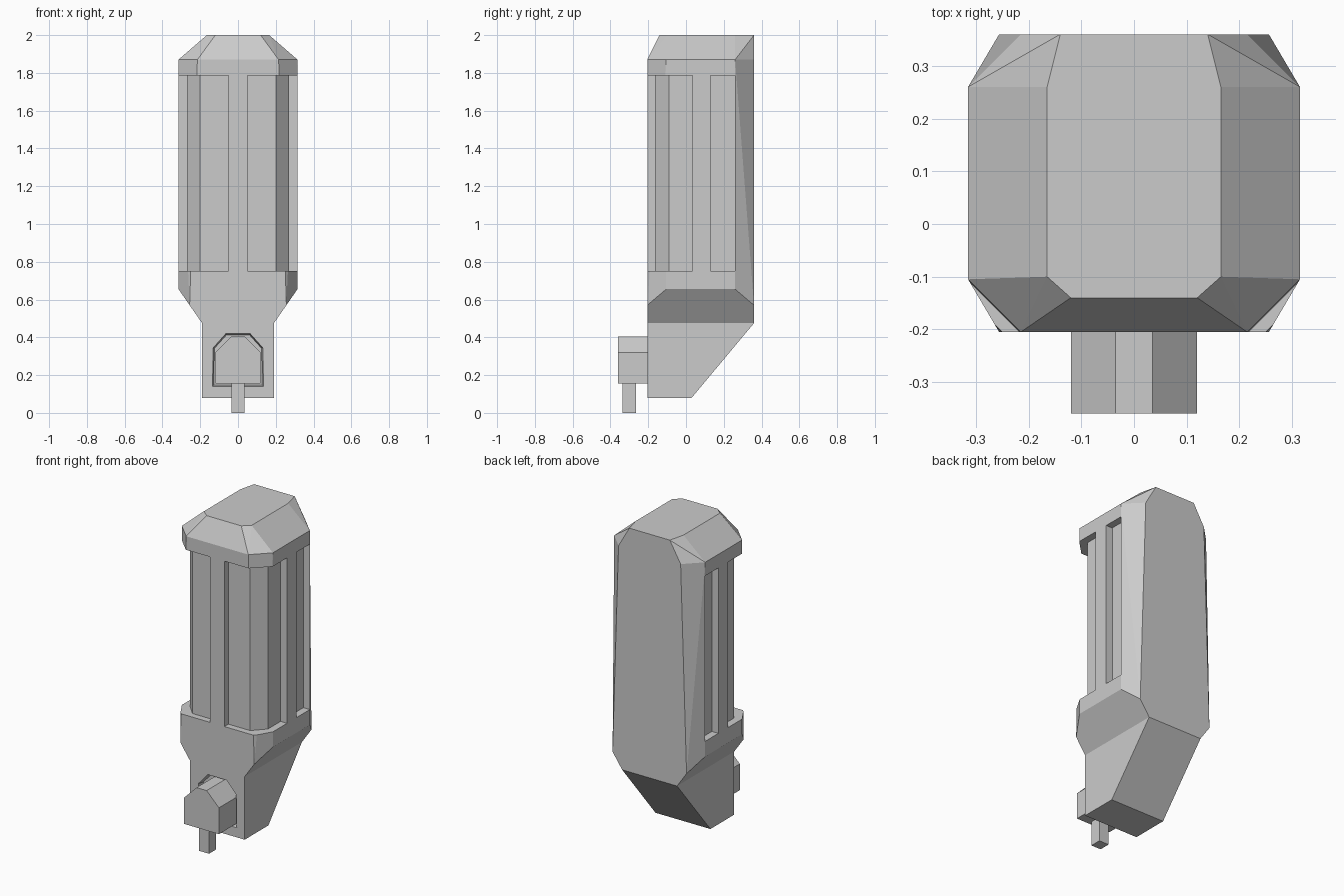
import bpy, bmesh

if "Cube" in bpy.data.objects:
    bpy.data.objects.remove(bpy.data.objects["Cube"])


def finish(name, bm):
    bmesh.ops.recalc_face_normals(bm, faces=bm.faces)
    me = bpy.data.meshes.new(name)
    bm.to_mesh(me)
    bm.free()
    ob = bpy.data.objects.new(name, me)
    bpy.context.collection.objects.link(ob)
    return ob


def hull(name, points):
    bm = bmesh.new()
    verts = [bm.verts.new(p) for p in points]
    bmesh.ops.convex_hull(bm, input=verts)
    bmesh.ops.dissolve_limit(bm, angle_limit=0.01, verts=bm.verts, edges=bm.edges)
    return finish(name, bm)


def prism(name, profile, axis, a, b):
    """Extrude a 2D profile along an axis from a to b."""
    bm = bmesh.new()

    def place(p, t):
        v = list(p)
        v.insert("xyz".index(axis), t)
        return v

    face = bm.faces.new([bm.verts.new(place(p, a)) for p in profile])
    out = bmesh.ops.extrude_face_region(bm, geom=[face])["geom"]
    offset = place((0, 0), b - a)
    bmesh.ops.translate(bm, vec=offset, verts=[v for v in out if isinstance(v, bmesh.types.BMVert)])
    return finish(name, bm)


def combine(target, other, operation):
    mod = target.modifiers.new(operation, 'BOOLEAN')
    mod.operation = operation
    mod.solver = 'EXACT'
    mod.object = other
    bpy.context.view_layer.objects.active = target
    bpy.ops.object.modifier_apply(modifier=mod.name)
    bpy.data.objects.remove(other)


def mirrored(half):
    return half + [(-x, z) for x, z in reversed(half)]


# Octagonal main body with bevelled top and tapered base
octagon = [(0.215, -0.205), (0.315, -0.105), (0.315, 0.26), (0.215, 0.36)]
crown = [(0.12, -0.14), (0.165, -0.10), (0.165, 0.26), (0.14, 0.36)]
points = []
for s in (-1, 1):
    for z, ring in ((0.655, octagon), (1.87, octagon), (2.0, crown)):
        points += [(s * x, y, z) for x, y in ring]
    for y in (-0.205, 0.36):
        points += [(s * 0.256, y, 0.57), (s * 0.19, y, 0.475)]
body = hull("main_body", points)

# Narrow lower block with slanted back
lower = prism("lower_block", [(-0.205, 0.08), (0.03, 0.08), (0.36, 0.475), (-0.205, 0.475)],
              'x', -0.19, 0.19)
combine(body, lower, 'UNION')

# Recessed panels, leaving ribs on the front and sides
corner = [(0.05, -0.165), (0.20, -0.165), (0.27, -0.09), (0.27, 0.035),
          (0.5, 0.035), (0.5, -0.5), (0.05, -0.5)]
slot = [(0.27, 0.13), (0.5, 0.13), (0.5, 0.26), (0.27, 0.26)]
for s in (-1, 1):
    for prof in (corner, slot):
        cutter = prism("panel_cutter", [(s * x, y) for x, y in prof], 'z', 0.75, 1.785)
        combine(body, cutter, 'DIFFERENCE')

# Tapered socket around the knob
socket = mirrored([(0.135, 0.14), (0.131, 0.345), (0.065, 0.419)])
points = []
for y, k in ((-0.245, 1.05), (-0.165, 0.95)):
    points += [(x * k, y, 0.28 + (z - 0.28) * k) for x, z in socket]
combine(body, hull("socket_cutter", points), 'DIFFERENCE')

# Front knob and the pin below it
knob = mirrored([(0.12, 0.155), (0.12, 0.32), (0.035, 0.405)])
prism("front_knob", knob, 'y', -0.36, -0.16)
pin = [(-0.034, -0.335), (0.034, -0.335), (0.034, -0.265), (-0.034, -0.265)]
prism("knob_pin", pin, 'z', 0.0, 0.16)
